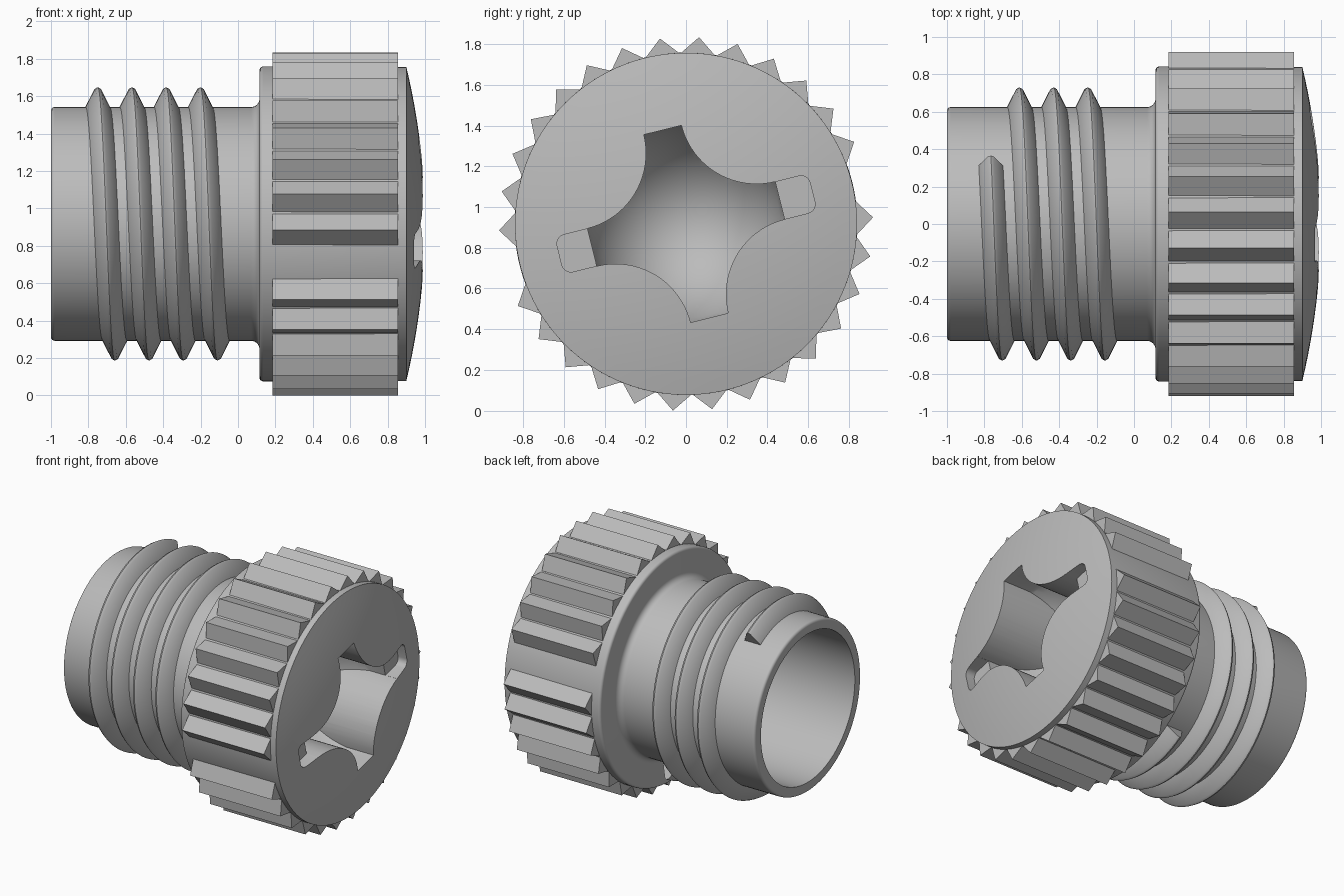
import bpy, bmesh, math
from math import sin, cos, pi, radians
from mathutils import Matrix, Vector

if "Cube" in bpy.data.objects:
    bpy.data.objects.remove(bpy.data.objects["Cube"], do_unlink=True)

AXIS_Z = 0.917      # height of the plug's axis, which runs along x
TILT = radians(14)  # turn of the drive recess and its slots

grey = bpy.data.materials.new("light_grey")
grey.use_nodes = True
grey.diffuse_color = (0.5, 0.5, 0.5, 1)
grey.node_tree.nodes["Principled BSDF"].inputs["Base Color"].default_value = (0.5, 0.5, 0.5, 1)


def make(name, bm):
    bmesh.ops.recalc_face_normals(bm, faces=bm.faces)
    mesh = bpy.data.meshes.new(name)
    bm.to_mesh(mesh)
    bm.free()
    mesh.materials.append(grey)
    obj = bpy.data.objects.new(name, mesh)
    obj.location.z = AXIS_Z
    bpy.context.collection.objects.link(obj)
    return obj


def polar(x, r, a):
    # angle measured from +y towards +z
    return Vector((x, r * cos(a), r * sin(a)))


def lathe(name, profile, n=120):
    # profile of (x, radius) points that starts and ends on the axis
    bm = bmesh.new()
    rings = []
    for x, r in profile:
        if r < 1e-6:
            rings.append([bm.verts.new((x, 0, 0))] * n)
        else:
            rings.append([bm.verts.new(polar(x, r, 2 * pi * i / n)) for i in range(n)])
    for a, b in zip(rings, rings[1:]):
        for i in range(n):
            j = (i + 1) % n
            quad = list(dict.fromkeys((a[i], a[j], b[j], b[i])))
            bm.faces.new(quad)
    return make(name, bm)


def prism(name, outline, x0, x1):
    # extrude a (u, v) outline along x, turned to the recess angle
    bm = bmesh.new()
    low = [bm.verts.new((x0, u, v)) for u, v in outline]
    face = bm.faces.new(low)
    out = bmesh.ops.extrude_face_region(bm, geom=[face])["geom"]
    bmesh.ops.translate(bm, vec=(x1 - x0, 0, 0),
                        verts=[g for g in out if isinstance(g, bmesh.types.BMVert)])
    bmesh.ops.rotate(bm, verts=bm.verts, matrix=Matrix.Rotation(TILT, 3, 'X'))
    return make(name, bm)


def boolean(obj, cutter, operation):
    mod = obj.modifiers.new("cut", 'BOOLEAN')
    mod.object, mod.operation, mod.solver = cutter, operation, 'EXACT'
    bpy.context.view_layer.update()
    graph = bpy.context.evaluated_depsgraph_get()
    mesh = bpy.data.meshes.new_from_object(obj.evaluated_get(graph))
    obj.modifiers.clear()
    obj.data = mesh
    bpy.data.objects.remove(cutter, do_unlink=True)


def arc(cx, cy, r, a0, a1, n):
    return [(cx + r * cos(radians(a0 + (a1 - a0) * i / n)),
             cy + r * sin(radians(a0 + (a1 - a0) * i / n))) for i in range(n + 1)]


def smooth(obj, angle=30):
    bpy.ops.object.select_all(action='DESELECT')
    obj.select_set(True)
    bpy.context.view_layer.objects.active = obj
    bpy.ops.object.shade_smooth_by_angle(angle=radians(angle))


# hollow sleeve, collar and domed head in one turned profile
profile = [(0.1, 0), (0.1, 0.55), (-1, 0.55), (-1, 0.605)]
profile += arc(-0.98, 0.605, 0.02, 180, 90, 4)[1:]
profile += arc(0.07, 0.67, 0.045, 270, 360, 6)
profile += arc(0.135, 0.822, 0.02, 180, 90, 4)
profile += [(1 - 0.1 * (r / 0.84) ** 2, r) for r in [0.84 * (1 - i / 12) for i in range(13)]]
body = lathe("plug_body", profile)

# four-armed drive recess with a rounded bowl floor
cross = []
for k in range(4):
    c, s = cos(k * pi / 2), sin(k * pi / 2)
    cross += [(u * c - v * s, u * s + v * c)
              for u, v in arc(0.475, 0.475, 0.38, 270, 180, 20)]
recess = prism("recess_cutter", cross, 0.1, 1.2)
bowl_profile = [(0.9 - 0.65 * cos(t), 0.5 * sin(t)) for t in [pi / 2 * i / 16 for i in range(17)]]
bowl = lathe("bowl_cutter", bowl_profile + [(1.3, 0.5), (1.3, 0)], 96)
boolean(recess, bowl, 'INTERSECT')
boolean(body, recess, 'DIFFERENCE')

# shallow round-cornered slots that lengthen two opposite arms
for side in (1, -1):
    slot = [(0.42, -0.094)] + arc(0.595, -0.049, 0.045, -90, 0, 5)
    slot += arc(0.595, 0.049, 0.045, 0, 90, 5) + [(0.42, 0.094)]
    cutter = prism("slot_cutter", [(side * u, side * v) for u, v in slot], 0.87, 1.2)
    boolean(body, cutter, 'DIFFERENCE')
smooth(body)

# ring of pointed grip ribs, left out beside the two slots
bm = bmesh.new()
for k in range(30):
    if k % 15 == 1:
        continue
    mid = radians(2 + 12 * k)
    half = 0.083
    ends = []
    for x in (0.185, 0.855):
        radial, side = polar(0, 1, mid), polar(0, 1, mid + pi / 2)
        base = Vector((x, 0, 0))
        ends.append([bm.verts.new(base + radial * r + side * w)
                     for r, w in ((0.8, -half), (0.836, -half), (0.919, 0),
                                  (0.836, half), (0.8, half))])
    a, b = ends
    bm.faces.new(a)
    bm.faces.new(b)
    for i in range(5):
        j = (i + 1) % 5
        bm.faces.new((a[i], a[j], b[j], b[i]))
make("grip_ribs", bm)

# helical thread with a trapezoid section and flat ends
bm = bmesh.new()
section = [(-0.075, 0.6), (-0.065, 0.625), (-0.016, 0.722), (0, 0.731),
           (0.016, 0.722), (0.065, 0.625), (0.075, 0.6)]
previous = first = None
for deg in range(-30, 1291, 4):
    x = -0.75 + 0.183 * deg / 360
    ring = [bm.verts.new(polar(x + dx, r, pi / 2 + radians(deg))) for dx, r in section]
    if previous:
        for i in range(len(section)):
            j = (i + 1) % len(section)
            bm.faces.new((previous[i], previous[j], ring[j], ring[i]))
    else:
        first = ring
    previous = ring
bm.faces.new(first)
bm.faces.new(previous)
smooth(make("screw_thread", bm), 40)
